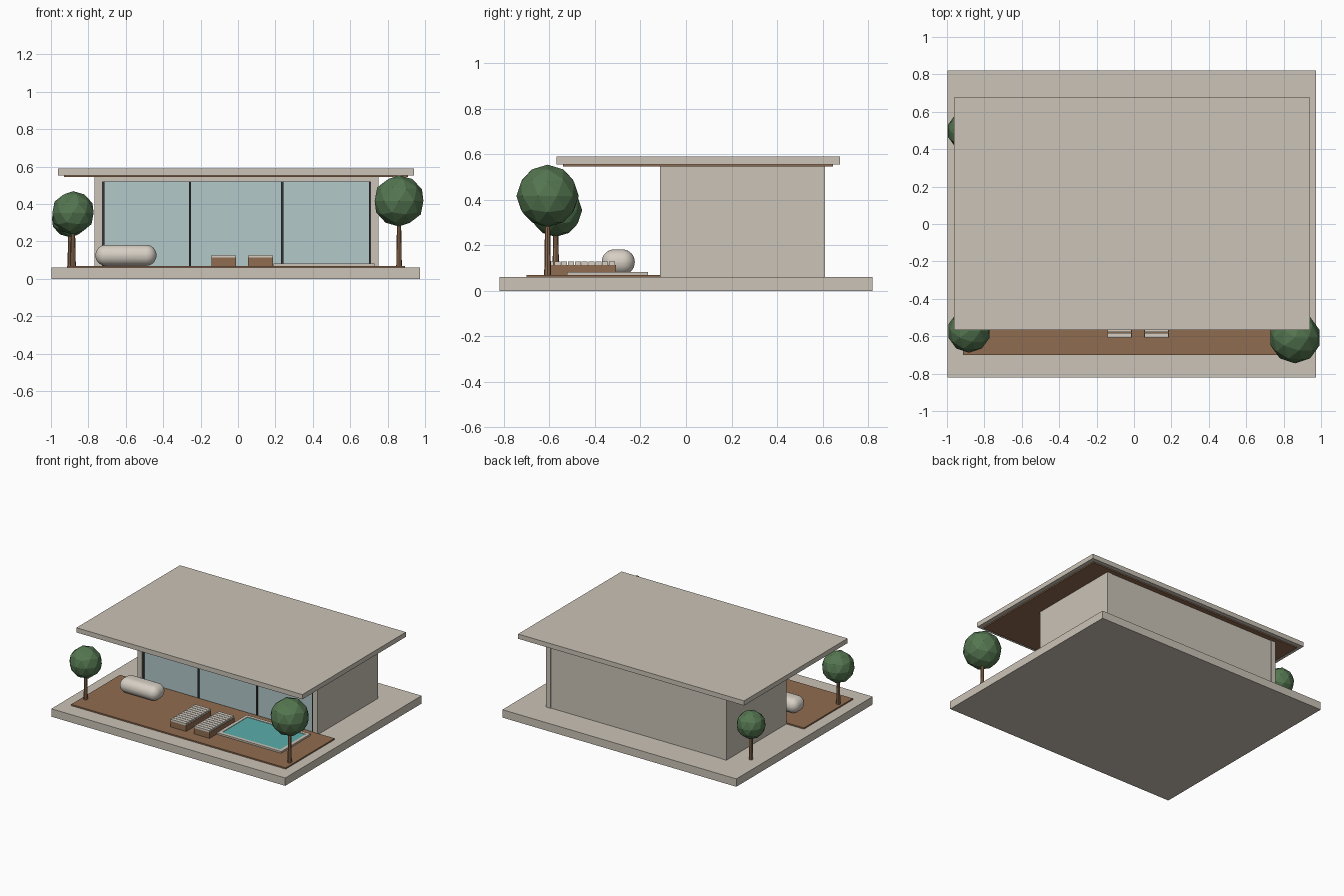
import bpy, bmesh, math
from mathutils import Matrix

if "Cube" in bpy.data.objects:
    bpy.data.objects.remove(bpy.data.objects["Cube"])


def material(name, rgb):
    lin = [((c / 255 + 0.055) / 1.055) ** 2.4 for c in rgb]
    m = bpy.data.materials.new(name)
    m.diffuse_color = (*lin, 1)
    m.use_nodes = True
    m.node_tree.nodes["Principled BSDF"].inputs["Base Color"].default_value = m.diffuse_color
    return m


CONCRETE = material("warm concrete", (203, 195, 183))
WOOD = material("brown wood", (144, 108, 80))
GLASS = material("pale glass", (180, 200, 202))
FRAME = material("dark frame", (52, 52, 54))
WATER = material("pool water", (90, 172, 170))
FABRIC = material("cream fabric", (214, 207, 196))
LEAF = material("leaf green", (84, 118, 80))


def finish(name, bm, mat):
    mesh = bpy.data.meshes.new(name)
    bm.to_mesh(mesh)
    bm.free()
    mesh.materials.append(mat)
    ob = bpy.data.objects.new(name, mesh)
    bpy.context.collection.objects.link(ob)
    return ob


def box(name, x, y, z, mat, bevel=0):
    """Box from (min, max) ranges, with optional rounded edges."""
    bm = bmesh.new()
    size = [r[1] - r[0] for r in (x, y, z)]
    mid = [(r[0] + r[1]) / 2 for r in (x, y, z)]
    bmesh.ops.create_cube(bm, size=1, matrix=Matrix.Translation(mid) @ Matrix.Diagonal((*size, 1)))
    if bevel:
        bmesh.ops.bevel(bm, geom=bm.edges[:], offset=bevel, segments=8, profile=0.5, affect='EDGES')
        for f in bm.faces:
            f.smooth = True
    return finish(name, bm, mat)


def tree(name, x, y, z, r, ground):
    bm = bmesh.new()
    h = z - r * 0.8 - ground
    bmesh.ops.create_cone(bm, cap_ends=True, segments=8, radius1=0.015, radius2=0.011, depth=h,
                          matrix=Matrix.Translation((x, y, ground + h / 2)))
    finish(name + "_trunk", bm, WOOD)
    bm = bmesh.new()
    bmesh.ops.create_icosphere(bm, subdivisions=2, radius=r, matrix=Matrix.Translation((x, y, z)))
    finish(name + "_crown", bm, LEAF)


# Ground slab and deck
box("base_slab", (-0.998, 0.972), (-0.82, 0.82), (0, 0.06), CONCRETE)
box("deck", (-0.915, 0.892), (-0.70, -0.112), (0.06, 0.07), WOOD)

# House shell
box("left_wall", (-0.767, -0.727), (-0.115, 0.611), (0.06, 0.545), CONCRETE)
box("right_wall", (0.712, 0.751), (-0.115, 0.611), (0.06, 0.545), CONCRETE)
box("back_wall", (-0.727, 0.712), (0.565, 0.607), (0.06, 0.545), CONCRETE)
box("lintel", (-0.727, 0.712), (-0.115, -0.08), (0.52, 0.545), CONCRETE)

# Glazed front
box("front_glass", (-0.727, 0.712), (-0.103, -0.09), (0.06, 0.52), GLASS)
for i, x in enumerate((-0.721, -0.257, 0.236, 0.706)):
    box(f"mullion_{i + 1}", (x - 0.006, x + 0.006), (-0.112, -0.095), (0.06, 0.52), FRAME)

# Roof with wooden soffit
box("roof", (-0.963, 0.94), (-0.568, 0.677), (0.554, 0.59), CONCRETE)
box("soffit", (-0.931, 0.908), (-0.54, 0.645), (0.545, 0.554), WOOD)

# Pool: four rim strips around the water
px, py, rim = (0.19, 0.73), (-0.523, -0.168), 0.025
for name, y in (("front", py[0]), ("back", py[1] - rim)):
    box(f"pool_rim_{name}", px, (y, y + rim), (0.07, 0.083), CONCRETE)
for name, x in (("left", px[0]), ("right", px[1] - rim)):
    box(f"pool_rim_{name}", (x, x + rim), (py[0] + rim, py[1] - rim), (0.07, 0.083), CONCRETE)
box("pool_water", (px[0] + rim, px[1] - rim), (py[0] + rim, py[1] - rim), (0.07, 0.08), WATER)

# Loungers: wooden base with slatted pad
for n, x in enumerate((-0.143, 0.054)):
    box(f"lounger_base_{n + 1}", (x, x + 0.132), (-0.608, -0.308), (0.07, 0.114), WOOD)
    step = 0.3 / 10
    for i in range(10):
        y = -0.608 + i * step
        box(f"lounger_{n + 1}_slat_{i + 1}", (x + 0.002, x + 0.13), (y, y + step - 0.004),
            (0.114, 0.129), FABRIC)

# Rounded outdoor sofa
box("rounded_sofa", (-0.762, -0.436), (-0.37, -0.225), (0.07, 0.182), FABRIC, bevel=0.055)

# Trees
tree("right_tree", 0.861, -0.608, 0.417, 0.137, 0.07)
tree("left_tree", -0.882, -0.572, 0.353, 0.116, 0.07)
tree("back_tree", -0.897, 0.498, 0.325, 0.103, 0.06)
